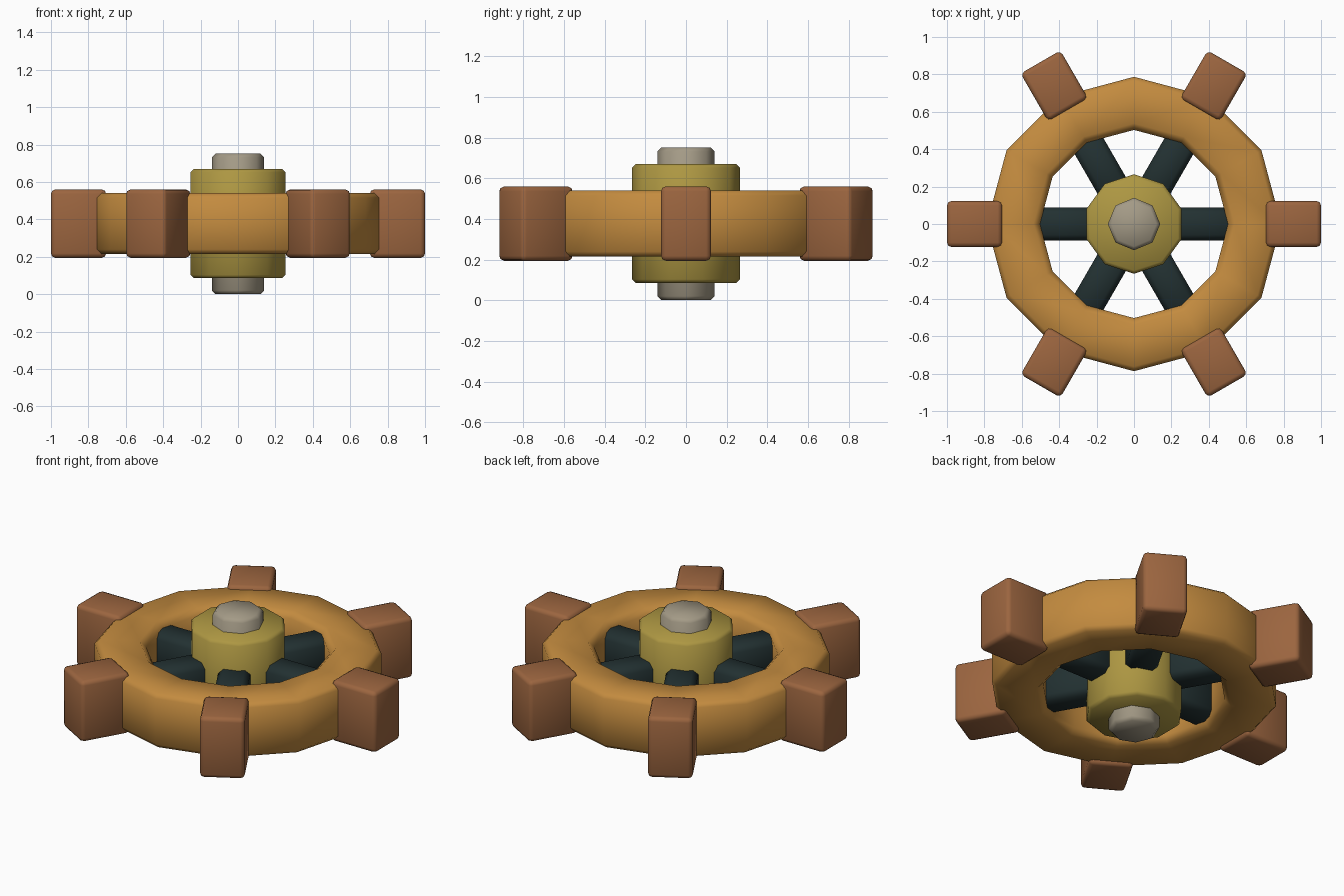
import bpy, bmesh
from math import sin, cos, pi, radians
from mathutils import Matrix, Vector

default = bpy.data.objects.get("Cube")
if default:
    bpy.data.objects.remove(default, do_unlink=True)

MID = 0.377  # height of the wheel's middle plane


def material(name, rgb):
    m = bpy.data.materials.new(name)
    m.use_nodes = True
    m.diffuse_color = (*rgb, 1)
    m.node_tree.nodes["Principled BSDF"].inputs["Base Color"].default_value = (*rgb, 1)
    return m


golden_wood = material("golden wood", (0.55, 0.26, 0.05))
brown_wood = material("brown wood", (0.33, 0.13, 0.05))
brass = material("brass", (0.42, 0.31, 0.055))
pale_metal = material("pale metal", (0.37, 0.325, 0.24))
dark_metal = material("dark metal", (0.016, 0.03, 0.031))


def finish(name, bm, mat):
    bmesh.ops.recalc_face_normals(bm, faces=bm.faces)
    mesh = bpy.data.meshes.new(name)
    bm.to_mesh(mesh)
    bm.free()
    mesh.materials.append(mat)
    ob = bpy.data.objects.new(name, mesh)
    bpy.context.collection.objects.link(ob)
    bpy.ops.object.select_all(action='DESELECT')
    ob.select_set(True)
    bpy.context.view_layer.objects.active = ob
    bpy.ops.object.shade_smooth_by_angle(angle=radians(50))
    return ob


def lathe(name, profile, sides, mat, closed=False):
    """Turn an (r, z) profile around z, with a corner pointing to +y."""
    bm = bmesh.new()
    rings = []
    for i in range(sides):
        a = pi / 2 + 2 * pi * i / sides
        rings.append([bm.verts.new((r * cos(a), r * sin(a), z)) for r, z in profile])
    n = len(profile)
    for i in range(sides):
        p, q = rings[i], rings[(i + 1) % sides]
        for j in range(n if closed else n - 1):
            k = (j + 1) % n
            bm.faces.new((p[j], q[j], q[k], p[k]))
    if not closed:
        bm.faces.new([r[0] for r in rings])
        bm.faces.new([r[-1] for r in rings])
    return finish(name, bm, mat)


def drum(name, radius, low, high, sides, bevel, mat):
    profile = [(radius - bevel, low), (radius, low + bevel),
               (radius, high - bevel), (radius - bevel, high)]
    return lathe(name, profile, sides, mat)


def radial_bar(name, inner, outer, width, height, bevel, segments, angle, mat):
    """Bevelled bar lying along a radius of the wheel."""
    bm = bmesh.new()
    bmesh.ops.create_cube(bm, size=1)
    bmesh.ops.scale(bm, vec=(outer - inner, width, height), verts=bm.verts)
    bmesh.ops.bevel(bm, geom=bm.edges[:], offset=bevel, segments=segments,
                    profile=0.5, affect='EDGES')
    bmesh.ops.translate(bm, vec=Vector(((inner + outer) / 2, 0, MID)), verts=bm.verts)
    bmesh.ops.rotate(bm, cent=(0, 0, 0), matrix=Matrix.Rotation(angle, 3, 'Z'), verts=bm.verts)
    return finish(name, bm, mat)


# Rim: chamfered rectangular section, twelve sides
half, ro, ri, co, ci = 0.163, 0.787, 0.503, 0.025, 0.035
rim = [(ri + ci, -half), (ro - co, -half), (ro, co - half), (ro, half - co),
       (ro - co, half), (ri + ci, half), (ri, half - ci), (ri, ci - half)]
lathe("rim", [(r, z + MID) for r, z in rim], 12, golden_wood, closed=True)

# Hub and axle
drum("hub", 0.266, 0.085, 0.67, 10, 0.018, brass)
drum("axle", 0.14, 0.0, 0.752, 8, 0.02, pale_metal)

# Spokes and handle blocks
for i in range(6):
    angle = i * pi / 3
    radial_bar(f"spoke_{i + 1}", 0.15, 0.56, 0.176, 0.255, 0.03, 1, angle, dark_metal)
    radial_bar(f"handle_{i + 1}", 0.705, 1.0, 0.246, 0.366, 0.024, 2, angle, brown_wood)
